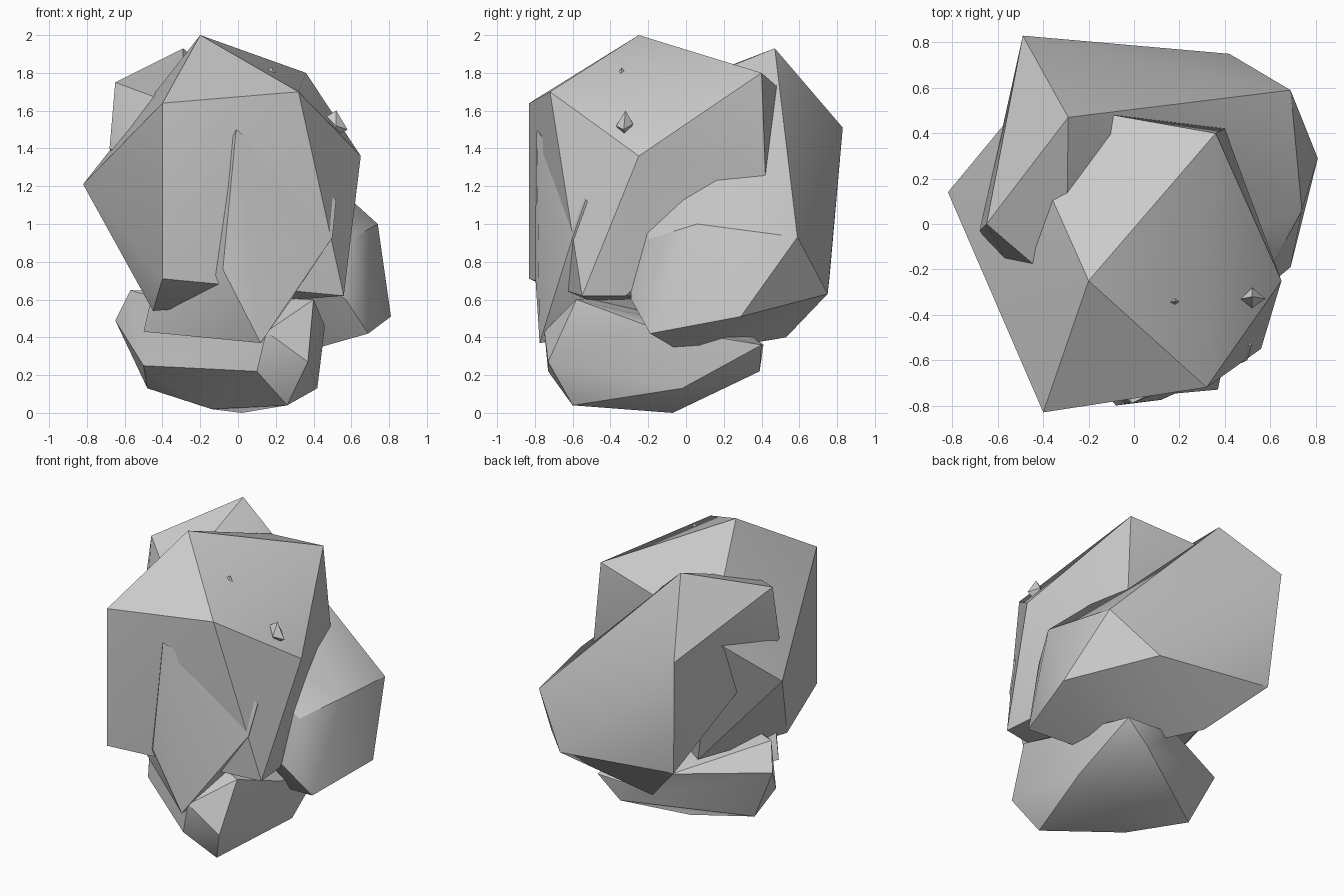
import bpy, bmesh, math


def boulder(name, points, angle=32):
    """Faceted stone: convex hull of a few corner points."""
    bm = bmesh.new()
    for p in points:
        bm.verts.new(p)
    hull = bmesh.ops.convex_hull(bm, input=bm.verts)
    loose = {g for g in hull["geom_interior"] + hull["geom_unused"]
             if isinstance(g, bmesh.types.BMVert)}
    bmesh.ops.delete(bm, geom=list(loose), context='VERTS')
    bmesh.ops.recalc_face_normals(bm, faces=bm.faces)
    mesh = bpy.data.meshes.new(name)
    bm.to_mesh(mesh)
    bm.free()
    ob = bpy.data.objects.new(name, mesh)
    bpy.context.collection.objects.link(ob)
    bpy.ops.object.select_all(action='DESELECT')
    ob.select_set(True)
    bpy.context.view_layer.objects.active = ob
    bpy.ops.object.shade_smooth_by_angle(angle=math.radians(angle))
    return ob


# Tall stone at the front
boulder("front_boulder", [
    (-.20, -.25, 2.0), (-.40, -.83, 1.64), (.32, -.72, 1.70), (.65, -.25, 1.36),
    (.36, .40, 1.80), (.40, .42, 1.26), (-.09, .48, 1.73), (-.82, .14, 1.21),
    (-.53, .49, 1.55), (-.40, -.83, .71), (-.45, -.44, .54), (.48, -.60, .92),
    (.35, -.61, .64), (.56, -.55, .62), (.54, -.32, .62), (-.30, .30, .60)])

# Broad stone at the back
boulder("back_boulder", [
    (-.49, .83, 1.51), (-.29, .47, 1.93), (-.65, 0, 1.75), (-.68, -.03, 1.40),
    (-.50, -.28, 1.30), (-.30, -.30, 1.62), (.69, .59, .93), (.42, .75, .63),
    (.81, .29, .51), (.69, -.19, .42), (.74, .06, 1.0), (.60, -.20, .92),
    (.57, -.29, .60), (-.44, .76, .72), (-.12, .53, .40), (.30, 0, .31)])

# Slab leaning out of the front face
boulder("front_slab", [
    (-.01, -.79, 1.50), (.52, -.53, 1.13), (.50, -.60, .93), (.12, -.775, .37),
    (-.08, -.80, .76), (-.50, -.28, .43), (-.47, -.30, .56),
    (-.30, 0, .45), (.20, 0, .45)])

# Low stone at the base
boulder("base_boulder", [
    (.02, -.07, 0), (-.14, -.25, .02), (.26, -.60, .04), (-.48, -.05, .13),
    (-.50, -.25, .25), (.10, -.73, .22), (.37, -.73, .27), (.15, -.75, .43),
    (-.65, 0, .49), (-.57, -.10, .65), (.42, -.02, .13), (.22, .39, .22),
    (.38, .40, .36), (.20, .41, .36), (.46, -.20, .46), (.40, -.58, .60),
    (-.10, .30, .45)])

# Two small chips poking out of the upper right face
for i, (x, y, z) in enumerate([(.18, -.34, 1.83), (.52, -.32, 1.60)]):
    boulder(f"chip_{i + 1}", [(x, y, z), (x - .05, y - .01, z - .03), (x + .06, y - .01, z - .10),
                              (x, y - .05, z - .08), (x, y + .04, z - .07), (x - .03, y, z - .15)])
